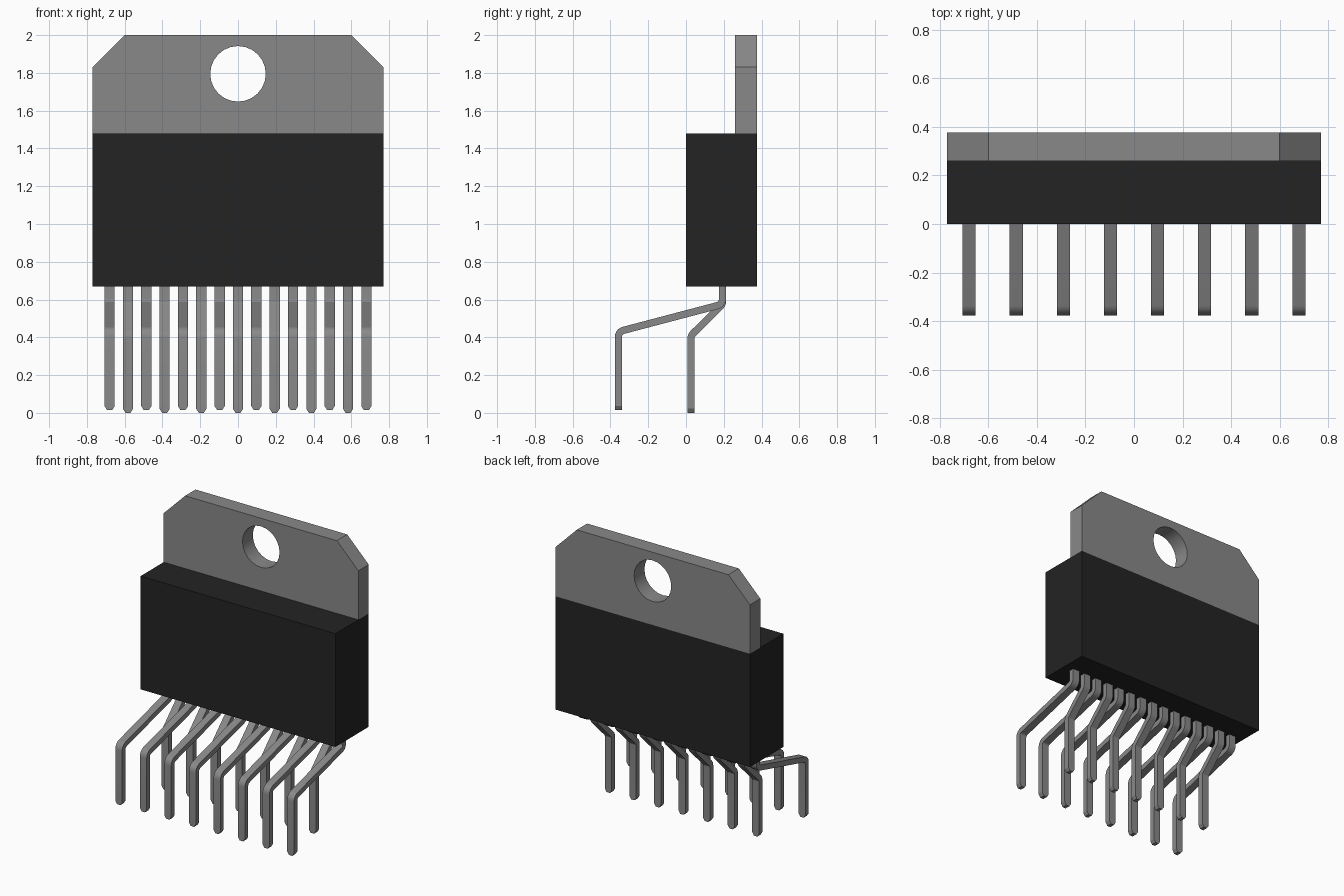
import bpy, bmesh, math
from mathutils import Vector

if "Cube" in bpy.data.objects:
    bpy.data.objects.remove(bpy.data.objects["Cube"], do_unlink=True)


def material(name, value):
    m = bpy.data.materials.new(name)
    m.use_nodes = True
    colour = (value, value, value, 1)
    m.diffuse_color = colour
    m.node_tree.nodes["Principled BSDF"].inputs["Base Color"].default_value = colour
    return m


METAL = material("grey metal", 0.25)
PLASTIC = material("black plastic", 0.017)


def make_object(name, bm, mat):
    bmesh.ops.recalc_face_normals(bm, faces=bm.faces[:])
    mesh = bpy.data.meshes.new(name)
    bm.to_mesh(mesh)
    bm.free()
    mesh.materials.append(mat)
    ob = bpy.data.objects.new(name, mesh)
    bpy.context.collection.objects.link(ob)
    return ob


def prism(name, outline, y0, y1, mat):
    """Extrude an outline of (x, z) points from y0 to y1."""
    bm = bmesh.new()
    face = bm.faces.new([bm.verts.new((x, y0, z)) for x, z in outline])
    new = bmesh.ops.extrude_face_region(bm, geom=[face])["geom"]
    bmesh.ops.translate(bm, vec=(0, y1 - y0, 0),
                        verts=[v for v in new if isinstance(v, bmesh.types.BMVert)])
    return make_object(name, bm, mat)


def smooth(ob, angle=40):
    bpy.ops.object.select_all(action='DESELECT')
    ob.select_set(True)
    bpy.context.view_layer.objects.active = ob
    bpy.ops.object.shade_smooth_by_angle(angle=math.radians(angle))


# Moulded body
W, BACK = 0.77, 0.377
prism("body", [(-W, 0.67), (W, 0.67), (W, 1.48), (-W, 1.48)], 0, BACK, PLASTIC)

# Mounting tab with clipped corners and a screw hole
tab = prism("mounting_tab", [(-W, 1.48), (W, 1.48), (W, 1.83), (0.6, 2), (-0.6, 2), (-W, 1.83)],
            0.26, BACK, METAL)
ring = [(0.147 * math.cos(math.tau * i / 24), 1.795 + 0.147 * math.sin(math.tau * i / 24))
        for i in range(24)]
cutter = prism("hole_cutter", ring, 0.2, 0.45, METAL)
cut = tab.modifiers.new("screw hole", 'BOOLEAN')
cut.object, cut.operation, cut.solver = cutter, 'DIFFERENCE', 'EXACT'
bpy.context.view_layer.objects.active = tab
bpy.ops.object.modifier_apply(modifier=cut.name)
bpy.data.objects.remove(cutter, do_unlink=True)
smooth(tab, 30)

# Leads: a flat strip bent along a (y, z) path
THICK, WIDTH, TIP = 0.038, 0.054, 0.022


def rounded(points, radius, steps=5):
    """Replace inner corners of a path with arcs."""
    pts = [Vector(p) for p in points]
    out = [pts[0]]
    for a, b, c in zip(pts, pts[1:], pts[2:]):
        u, v = (a - b).normalized(), (c - b).normalized()
        half = u.angle(v) / 2
        centre = b + (u + v).normalized() * radius / math.sin(half)
        start = b + u * radius / math.tan(half) - centre
        end = b + v * radius / math.tan(half) - centre
        for i in range(steps + 1):
            t = i / steps
            out.append(centre + start.lerp(end, t).normalized() * radius)
    return out + [pts[-1]]


def lead_mesh(foot_y, knee_z, foot_z):
    path = rounded([(0.193, 0.69), (0.193, 0.575), (foot_y, knee_z), (foot_y, foot_z + TIP)], 0.036)
    path.append(Vector((foot_y, foot_z)))
    bm = bmesh.new()
    rings = []
    for i, p in enumerate(path):
        t = (path[min(i + 1, len(path) - 1)] - path[max(i - 1, 0)]).normalized()
        n = Vector((-t.y, t.x)) * THICK / 2
        w = WIDTH / 2 if i < len(path) - 1 else WIDTH * 0.24   # tapered tip
        rings.append([bm.verts.new((x, p.x + s * n.x, p.y + s * n.y))
                      for x, s in ((-w, -1), (w, -1), (w, 1), (-w, 1))])
    for a, b in zip(rings, rings[1:]):
        for k in range(4):
            bm.faces.new((a[k], a[(k + 1) % 4], b[(k + 1) % 4], b[k]))
    bm.faces.new(rings[0])
    bm.faces.new(rings[-1])
    return bm


long_lead = make_object("front_lead", lead_mesh(-0.358, 0.43, 0.014), METAL)
short_lead = make_object("rear_lead", lead_mesh(0.027, 0.41, 0.0), METAL)
smooth(long_lead, 25)
smooth(short_lead, 25)

# Fifteen leads in alternating rows
PITCH = 0.0971
for i in range(15):
    source = short_lead if i % 2 else long_lead
    if i < 2:
        ob = source
    else:
        ob = source.copy()
        bpy.context.collection.objects.link(ob)
    ob.location.x = (i - 7) * PITCH
